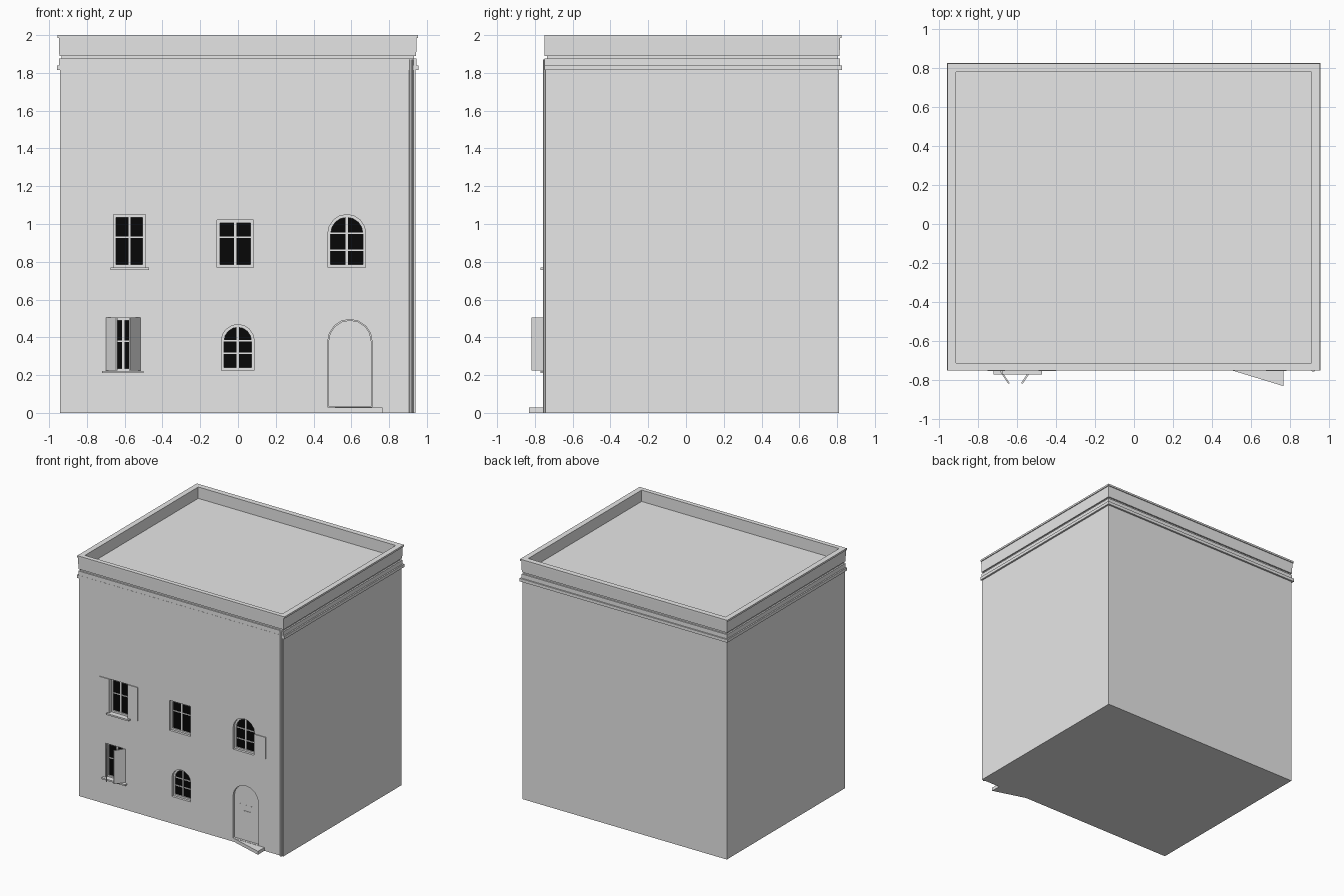
import bpy, bmesh, math
from mathutils import Vector

if "Cube" in bpy.data.objects:
    bpy.data.objects.remove(bpy.data.objects["Cube"])


def material(name, value):
    m = bpy.data.materials.new(name)
    m.diffuse_color = (value, value, value, 1)
    m.use_nodes = True
    m.node_tree.nodes["Principled BSDF"].inputs["Base Color"].default_value = m.diffuse_color
    return m


PLASTER = material("pale_grey", 0.8)
GLASS = material("black_glass", 0.002)
WALL_Y = -0.745      # front wall plane
GLASS_Y = -0.715     # pane plane inside the reveals


def finish(name, bm, mat):
    bmesh.ops.recalc_face_normals(bm, faces=bm.faces)
    me = bpy.data.meshes.new(name)
    bm.to_mesh(me)
    bm.free()
    me.materials.append(mat)
    ob = bpy.data.objects.new(name, me)
    bpy.context.collection.objects.link(ob)
    return ob


def extrude(name, points, vec, mat=PLASTER):
    """Solid made by sweeping a flat outline along a vector."""
    bm = bmesh.new()
    a = [bm.verts.new(p) for p in points]
    b = [bm.verts.new(Vector(p) + Vector(vec)) for p in points]
    bm.faces.new(a)
    bm.faces.new(b)
    for i in range(len(a)):
        j = (i + 1) % len(a)
        bm.faces.new((a[i], a[j], b[j], b[i]))
    return finish(name, bm, mat)


def box(name, x0, x1, y0, y1, z0, z1, mat=PLASTER):
    pts = [(x0, y0, z0), (x1, y0, z0), (x1, y1, z0), (x0, y1, z0)]
    return extrude(name, pts, (0, 0, z1 - z0), mat)


def outline(x0, x1, z0, z1, arched, inset=0.0):
    """Opening outline as (x, z) points, with a round head if arched."""
    x0, x1, z0, z1 = x0 + inset, x1 - inset, z0 + inset, z1 - inset
    pts = [(x0, z0), (x1, z0)]
    if not arched:
        return pts + [(x1, z1), (x0, z1)]
    r, cx = (x1 - x0) / 2, (x0 + x1) / 2
    return pts + [(cx + r * math.cos(math.pi * i / 8),
                   z1 - r + r * math.sin(math.pi * i / 8)) for i in range(9)]


def slab(name, pts, y0, y1, mat=PLASTER):
    return extrude(name, [(x, y0, z) for x, z in pts], (0, y1 - y0, 0), mat)


def frame(name, outer, inner, y0, y1):
    """Ring between two matching outlines."""
    bm = bmesh.new()
    rings = [[bm.verts.new((x, y, z)) for x, z in pts]
             for pts, y in ((outer, y0), (inner, y0), (inner, y1), (outer, y1))]
    n = len(outer)
    for k in range(4):
        a, b = rings[k], rings[(k + 1) % 4]
        for i in range(n):
            j = (i + 1) % n
            bm.faces.new((a[i], a[j], b[j], b[i]))
    return finish(name, bm, PLASTER)


# House shell: stacked rectangles (offset from wall, height), ledge, parapet, roof
PROFILE = [(0, 0), (0, 1.815), (0.015, 1.815), (0.015, 1.84), (0.004, 1.84),
           (0.004, 1.875), (-0.008, 1.875), (-0.008, 1.89), (0.003, 1.89),
           (0.006, 1.985), (0.013, 1.985), (0.013, 2.0), (-0.032, 2.0), (-0.032, 1.905)]
bm = bmesh.new()
levels = []
for d, z in PROFILE:
    f = min(d, 0.005)        # the front mouldings are shallower
    levels.append([bm.verts.new(p) for p in (
        (-0.943 - d, WALL_Y - f, z), (0.94 + d, WALL_Y - f, z),
        (0.94 + d, 0.81 + d, z), (-0.943 - d, 0.81 + d, z))])
for a, b in zip(levels, levels[1:]):
    for i in range(4):
        j = (i + 1) % 4
        bm.faces.new((a[i], a[j], b[j], b[i]))
bm.faces.new(levels[0])
bm.faces.new(levels[-1])
house = finish("house_walls", bm, PLASTER)

# Openings: name, x0, x1, z0, z1, arched
WINDOWS = [("upper_left", -0.66, -0.49, 0.77, 1.05, False),
           ("upper_middle", -0.11, 0.082, 0.77, 1.02, False),
           ("upper_right", 0.476, 0.676, 0.77, 1.05, True),
           ("lower_left", -0.70, -0.515, 0.22, 0.505, False),
           ("lower_middle", -0.088, 0.086, 0.225, 0.468, True)]
DOOR = (0.475, 0.71, 0.03, 0.495, True)


def cut(pts, depth):
    cutter = slab("opening_cutter", pts, WALL_Y - 0.1, WALL_Y + depth)
    cutter.hide_render = True
    mod = house.modifiers.new("opening", 'BOOLEAN')
    mod.operation, mod.solver, mod.object = 'DIFFERENCE', 'EXACT', cutter
    bpy.context.view_layer.objects.active = house
    bpy.ops.object.modifier_apply(modifier=mod.name)
    bpy.data.objects.remove(cutter)


for name, x0, x1, z0, z1, arched in WINDOWS:
    outer = outline(x0, x1, z0, z1, arched)
    inner = outline(x0, x1, z0, z1, arched, 0.015)
    cut(outer, 0.04)
    slab(name + "_pane", inner, GLASS_Y, GLASS_Y + 0.008, GLASS)
    frame(name + "_frame", outer, inner, GLASS_Y - 0.01, -0.704)
    # Glazing bars
    cx = (x0 + x1) / 2
    box(name + "_mullion", cx - 0.006, cx + 0.006, GLASS_Y - 0.006, GLASS_Y, z0 + 0.01, z1 - 0.01)
    bars = [z1 - (x1 - x0) / 2, z0 + 0.09] if arched else [z0 + 0.16]
    for z in bars:
        box(name + "_bar", x0 + 0.01, x1 - 0.01, GLASS_Y - 0.005, GLASS_Y, z - 0.004, z + 0.004)

# Sills
box("upper_left_sill", -0.675, -0.47, -0.77, -0.71, 0.757, 0.77)
box("lower_left_sill", -0.72, -0.50, -0.77, -0.71, 0.21, 0.222)

# Shutters folded flat on the wall
for x0, x1, z1 in ((-0.75, -0.66, 1.05), (-0.49, -0.40, 1.05), (0.676, 0.78, 0.95)):
    box("flat_shutter", x0, x1, -0.752, -0.74, 0.77, z1)

# Half-open shutters on the lower left window
for hinge, tip in ((-0.70, -0.645), (-0.515, -0.57)):
    t = 0.008 if tip > hinge else -0.008
    extrude("half_open_shutter", [(hinge, -0.735, 0.225), (tip, -0.818, 0.225),
                                  (tip + t, -0.815, 0.225), (hinge + t, -0.732, 0.225)],
            (0, 0, 0.28))

# Arched door with plank strips and handle
cut(outline(*DOOR), 0.02)
slab("door_leaf", outline(*DOOR, 0.004), -0.733, -0.72)
for x in (0.535, 0.59, 0.64):
    box("door_batten", x - 0.003, x + 0.003, -0.737, -0.73, 0.04, 0.33)
box("door_handle", 0.57, 0.63, -0.738, -0.73, 0.272, 0.28)

# Skewed doorstep
extrude("doorstep", [(0.47, -0.74, 0), (0.765, -0.83, 0), (0.765, -0.74, 0)], (0, 0, 0.028))

# Drainpipe at the front corner
bm = bmesh.new()
bmesh.ops.create_cone(bm, cap_ends=True, segments=10, radius1=0.012, radius2=0.012, depth=1.87)
bmesh.ops.translate(bm, verts=bm.verts, vec=(0.918, -0.744, 0.935))
pipe = finish("drainpipe", bm, PLASTER)
bpy.ops.object.select_all(action='DESELECT')
pipe.select_set(True)
bpy.context.view_layer.objects.active = pipe
bpy.ops.object.shade_smooth_by_angle()
